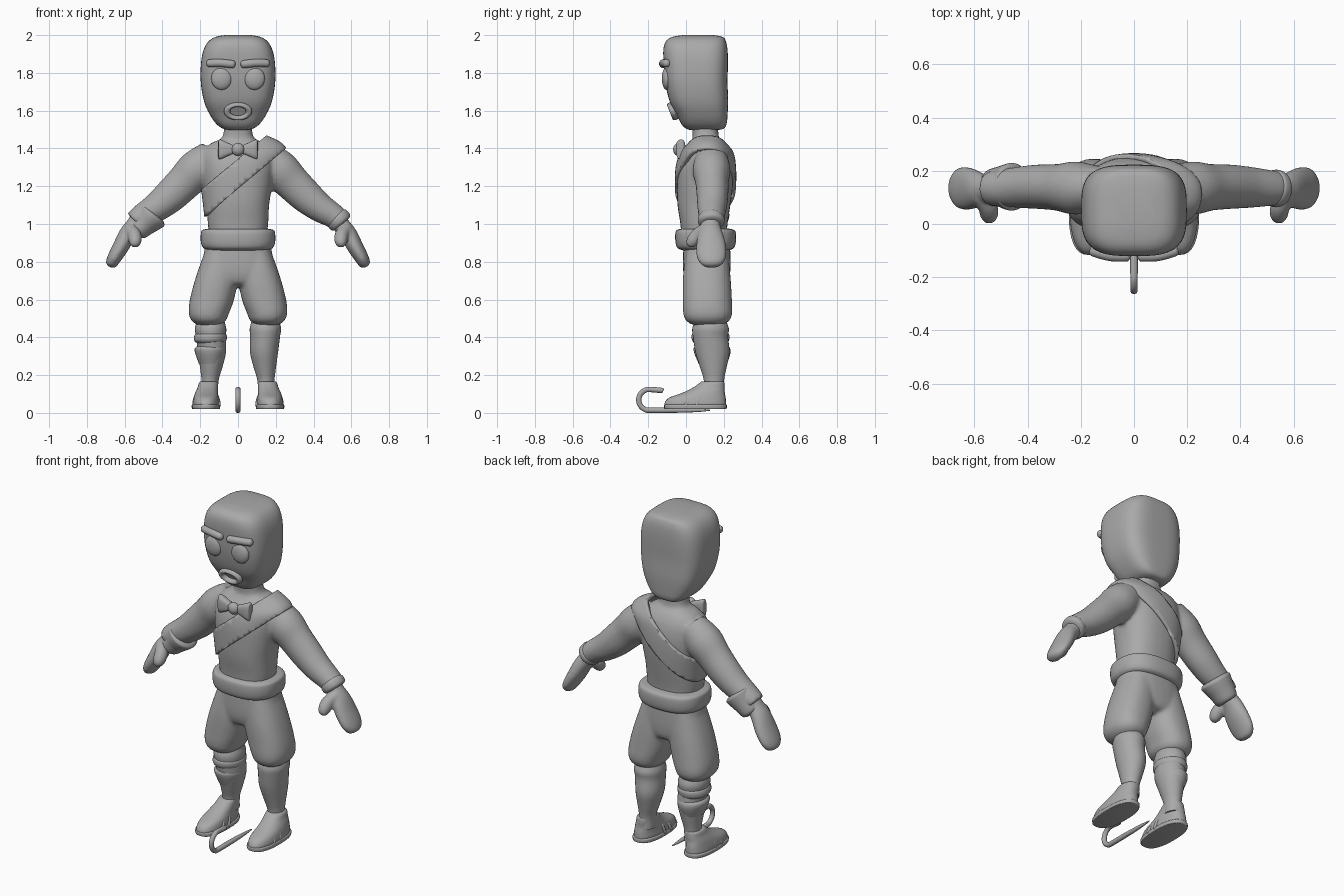
import bpy, bmesh, math
from mathutils import Vector

grey = bpy.data.materials.new("clay grey")
grey.diffuse_color = (0.4, 0.4, 0.4, 1)


def catmull(secs, steps):
    """Smoothly resample the control sections."""
    out = []
    for i in range(len(secs) - 1):
        p0, p1, p2, p3 = (secs[min(max(j, 0), len(secs) - 1)] for j in range(i - 1, i + 3))
        for k in range(steps):
            t = k / steps
            out.append([0.5 * (2 * b + (c - a) * t + (2 * a - 5 * b + 4 * c - d) * t * t
                               + (3 * b - a - 3 * c + d) * t ** 3)
                        for a, b, c, d in zip(p0, p1, p2, p3)])
    out.append(list(secs[-1]))
    return out


def loft(bm, secs, axis=None, up=(0, 1, 0), n=2.0, seg=32, steps=4):
    """Skin sections (x, y, z, half a, half b); without an axis, follow the path."""
    secs = catmull(secs, steps)
    pts = [Vector(s[:3]) for s in secs]
    rings = []
    for i, s in enumerate(secs):
        t = Vector(axis) if axis else (pts[min(i + 1, len(pts) - 1)] - pts[max(i - 1, 0)])
        t.normalize()
        u = Vector(up)
        u = (u - t * u.dot(t)).normalized()
        v = t.cross(u)
        ring = []
        for k in range(seg):
            c, d = math.cos(k * math.tau / seg), math.sin(k * math.tau / seg)
            ring.append(bm.verts.new(
                pts[i] + u * max(s[3], .002) * math.copysign(abs(c) ** (2 / n), c)
                + v * max(s[4], .002) * math.copysign(abs(d) ** (2 / n), d)))
        rings.append(ring)
    for r, q in zip(rings, rings[1:]):
        for k in range(seg):
            bm.faces.new((r[k], r[(k + 1) % seg], q[(k + 1) % seg], q[k]))
    bm.faces.new(rings[0][::-1])
    bm.faces.new(rings[-1])


def finish(name, bm, remesh=0):
    bmesh.ops.recalc_face_normals(bm, faces=bm.faces[:])
    me = bpy.data.meshes.new(name)
    bm.to_mesh(me)
    bm.free()
    ob = bpy.data.objects.new(name, me)
    bpy.context.collection.objects.link(ob)
    style(ob)
    if remesh:
        m = ob.modifiers.new("fuse", 'REMESH')
        m.mode, m.voxel_size, m.use_smooth_shade = 'VOXEL', remesh, True
        m = ob.modifiers.new("soften", 'SMOOTH')
        m.factor, m.iterations = 0.5, 5
    return ob


def style(ob):
    ob.data.materials.clear()
    ob.data.materials.append(grey)
    bpy.ops.object.select_all(action='DESELECT')
    ob.select_set(True)
    bpy.context.view_layer.objects.active = ob
    bpy.ops.object.shade_smooth_by_angle(angle=math.radians(50))


def part(name, secs, **kw):
    bm = bmesh.new()
    loft(bm, secs, **kw)
    return finish(name, bm)


def side(secs, s):
    return [(p[0] * s,) + tuple(p[1:]) for p in secs]


def ball(name, loc, scale):
    bpy.ops.mesh.primitive_uv_sphere_add(segments=32, ring_count=16, radius=1, location=loc)
    ob = bpy.context.object
    ob.name, ob.scale = name, scale
    style(ob)


def tube(name, pts, r, seg=14, up=(0, 1, 0), steps=4):
    """Round rod with domed ends."""
    a, b = Vector(pts[0]), Vector(pts[-1])
    da, db = (a - Vector(pts[1])).normalized(), (b - Vector(pts[-2])).normalized()
    secs = [(*(a + da * r * .9), r * .4, r * .4), (*(a + da * r * .6), r * .8, r * .8)]
    secs += [(*p, r, r) for p in pts]
    secs += [(*(b + db * r * .6), r * .8, r * .8), (*(b + db * r * .9), r * .4, r * .4)]
    return part(name, secs, up=up, seg=seg, steps=steps)


Z = dict(axis=(0, 0, 1), up=(1, 0, 0))

# Head: rounded block narrowing to the jaw
head = [(.095, 1.497, .04, .07), (.1, 1.505, .08, .10), (.095, 1.53, .115, .12),
        (.085, 1.58, .15, .135), (.068, 1.65, .18, .155), (.055, 1.75, .197, .165),
        (.052, 1.85, .196, .17), (.05, 1.92, .183, .17), (.052, 1.965, .158, .16),
        (.06, 1.99, .12, .135), (.065, 2.0, .07, .08)]
part("head", [(0, *s) for s in head], n=3.4, seg=64, **Z)

# Face details
for s in (-1, 1):
    ball("eye", (s * .087, -.102, 1.77), (.055, .026, .06))
    tube("eyebrow", side([(.033, -.121, 1.846), (.09, -.119, 1.852), (.148, -.103, 1.851)], s),
         .021, up=(0, 0, 1))
bpy.ops.mesh.primitive_torus_add(major_segments=40, minor_segments=14, major_radius=.058,
                                 minor_radius=.017, location=(0, -.07, 1.597),
                                 rotation=(math.radians(112), 0, 0))
mouth = bpy.context.object
mouth.name, mouth.scale = "mouth", (1, .66, 1)
style(mouth)

# Torso, neck and sleeves fused into one soft body
torso = [(.095, .93, .15, .12), (.095, 1.0, .16, .125), (.095, 1.1, .165, .14),
         (.10, 1.2, .18, .148), (.103, 1.3, .19, .147), (.108, 1.38, .185, .125),
         (.112, 1.43, .14, .09), (.105, 1.455, .085, .07), (.10, 1.53, .072, .07)]
arm = [(.13, .135, 1.36, .08, .09), (.215, .135, 1.29, .1, .105), (.285, .138, 1.22, .088, .096),
       (.355, .14, 1.152, .084, .09), (.43, .138, 1.09, .078, .078),
       (.51, .135, 1.04, .068, .065), (.545, .133, 1.01, .064, .06)]
bm = bmesh.new()
loft(bm, [(0, *s) for s in torso], n=2.4, **Z)
for s in (-1, 1):
    loft(bm, side(arm, s))
finish("body", bm, remesh=.011)

# Diagonal sash: shell around the chest, trimmed by two slanted planes
shell = [(.095, 1.0, .175, .14), (.10, 1.1, .185, .155), (.103, 1.2, .198, .162),
         (.105, 1.3, .215, .16), (.11, 1.38, .258, .142), (.112, 1.43, .23, .108),
         (.112, 1.47, .15, .085), (.112, 1.485, .11, .07)]
bm = bmesh.new()
loft(bm, [(0, *s) for s in shell], n=2.3, seg=64, **Z)
bmesh.ops.recalc_face_normals(bm, faces=bm.faces[:])
slant = Vector((-.64, 0, .77))
for d, top in ((.915, False), (1.035, True)):
    bmesh.ops.bisect_plane(bm, geom=bm.verts[:] + bm.edges[:] + bm.faces[:],
                           plane_co=slant * d / slant.length_squared, plane_no=slant,
                           clear_outer=top, clear_inner=not top)
sash = finish("sash", bm)
m = sash.modifiers.new("thickness", 'SOLIDIFY')
m.thickness, m.offset = .025, -1

# Bow tie
for s in (-1, 1):
    part("bow_wing", side([(.015, -.03, 1.395, .015, .018), (.05, -.03, 1.395, .022, .033),
                           (.085, -.028, 1.395, .025, .049), (.1, -.026, 1.395, .02, .052),
                           (.104, -.026, 1.395, .01, .044)], s), n=3)
ball("bow_knot", (0, -.04, 1.395), (.034, .028, .034))

# Mitten hands
hand = [(.52, .133, 1.035, .05, .045), (.55, .13, .99, .052, .046), (.585, .13, .945, .066, .046),
        (.62, .133, .88, .079, .043), (.655, .135, .82, .076, .037),
        (.673, .135, .785, .052, .029), (.679, .135, .773, .02, .012)]
for s in (-1, 1):
    bm = bmesh.new()
    loft(bm, side(hand, s))
    loft(bm, side([(.58, .11, .98, .03, .03), (.55, .065, .945, .036, .036),
                   (.545, .035, .91, .034, .034), (.548, .018, .89, .022, .022),
                   (.549, .012, .883, .008, .008)], s), up=(1, 0, 0))
    finish("hand", bm, remesh=.007)

# Flared cuff on one sleeve, plain hem on the other
part("flared_cuff", [(-.448, .14, 1.06, .07, .07), (-.455, .14, 1.052, .088, .088),
                     (-.468, .14, 1.038, .088, .086), (-.5, .14, 1.005, .077, .073),
                     (-.535, .137, .968, .068, .06), (-.545, .137, .957, .05, .044)])
part("sleeve_hem", [(.52, .135, 1.035, .06, .058), (.527, .134, 1.028, .07, .066),
                    (.545, .133, 1.008, .068, .064), (.552, .133, 1.0, .052, .05)])

# Waistband
belt = [(.86, .15, .12), (.872, .182, .148), (.9, .196, .159), (.945, .197, .161),
        (.968, .188, .152), (.976, .15, .12)]
part("waistband", [(0, .104, *s) for s in belt], n=2.5, seg=48, **Z)

# Puffy knee breeches
bm = bmesh.new()
loft(bm, [(0, .11, .93, .165, .12), (0, .11, .85, .18, .125), (0, .11, .75, .19, .125),
          (0, .112, .69, .15, .11), (0, .112, .67, .08, .07)], n=2.5, **Z)
breech = [(.08, .11, .87, .09, .11), (.11, .11, .72, .113, .126), (.138, .113, .6, .117, .13),
          (.154, .115, .53, .107, .13), (.155, .115, .49, .092, .116), (.155, .115, .465, .06, .08)]
for s in (-1, 1):
    loft(bm, side(breech, s), n=2.3, **Z)
finish("breeches", bm, remesh=.011)

# Stockings, shoes and shoe straps
sock = [(.145, .13, .48, .075, .085), (.145, .13, .445, .083, .097), (.143, .13, .40, .079, .093),
        (.138, .14, .32, .074, .09), (.142, .145, .24, .059, .07), (.148, .148, .17, .045, .053),
        (.15, .148, .1, .045, .053)]
shoe = [(.17, .05, .03, .066, .16), (.17, .049, .05, .07, .163), (.169, .06, .08, .066, .15),
        (.166, .095, .108, .06, .11), (.16, .122, .135, .054, .083), (.157, .137, .158, .05, .066),
        (.156, .14, .166, .044, .058)]
sole = [(.17, .05, .02, .07, .16), (.17, .05, .023, .074, .165), (.17, .05, .04, .075, .166),
        (.17, .05, .045, .068, .16)]
for s in (-1, 1):
    part("stocking", side(sock, s), **Z)
    part("shoe", side(shoe, s), n=2.3, **Z)
    part("sole", side(sole, s), n=2.5, **Z)
    for y, h in ((.0, .1), (.055, .125)):
        arch = [(.167 + .065 * math.cos(a), y + .03 * math.sin(a), .04 + (h - .04) * math.sin(a))
                for a in (math.pi * k / 8 for k in range(9))]
        tube("shoe_strap", side(arch, s), .011, seg=10)

# Ragged folds on one stocking
part("stocking_fold", [(-.145, .13, .425, .07, .085), (-.145, .13, .412, .085, .1),
                       (-.147, .13, .385, .086, .098), (-.147, .132, .368, .07, .085)], **Z)
part("stocking_roll", [(-.142, .137, .355, .07, .085), (-.146, .137, .34, .083, .097),
                       (-.146, .14, .31, .079, .094), (-.145, .142, .26, .062, .075)], **Z)

# Hooked stick lying on its side between the feet, tapering to a point
stick = [(0, .128, .014, .003, .003), (0, .05, .014, .01, .01), (0, -.08, .014, .014, .014)]
for k in range(9):
    a = -math.pi / 2 - math.pi * k / 8
    stick.append((0, -.195 + .055 * math.cos(a), .069 + .055 * math.sin(a), .014, .014))
stick += [(0, -.13, .119, .014, .014), (0, -.12, .117, .008, .008)]
part("hooked_stick", stick, up=(1, 0, 0), seg=16)
